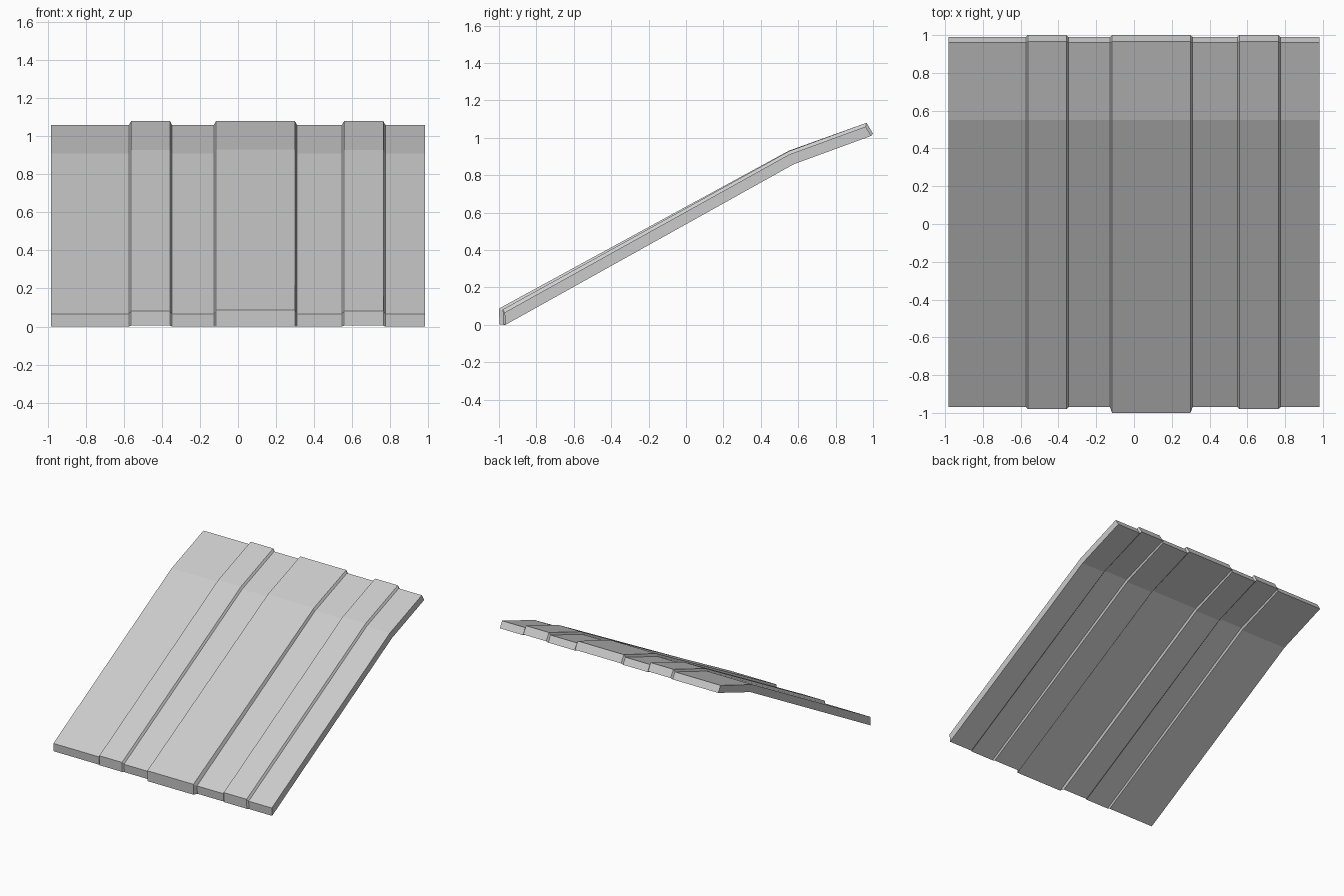
import bpy, bmesh

if "Cube" in bpy.data.objects:
    bpy.data.objects.remove(bpy.data.objects["Cube"])

# Side profiles (y, z): top front, top knee, top back, bottom back, bottom knee, bottom front
BASE = [(-0.97, 0.066), (0.55, 0.91), (0.96, 1.06), (0.99, 1.01), (0.575, 0.858), (-0.965, 0.0)]
SIDE_RIB = [(-0.98, 0.082), (0.55, 0.928), (0.965, 1.08), (1.0, 1.022), (0.575, 0.874), (-0.978, 0.004)]
MAIN_RIB = [(-1.0, 0.087), (0.55, 0.931), (0.965, 1.08), (1.0, 1.022), (0.575, 0.874), (-0.997, 0.001)]

# Stations across the width: flat panel, then each raised rib with slanted sides
stations = [(-0.983, BASE)]
for x0, x1, rib in [(-0.573, -0.347, SIDE_RIB), (-0.127, 0.31, MAIN_RIB), (0.547, 0.775, SIDE_RIB)]:
    s = 0.011
    stations += [(x0, BASE), (x0 + s, rib), (x1 - s, rib), (x1, BASE)]
stations.append((0.983, BASE))

# Loft the sheet through the stations
bm = bmesh.new()
rings = [[bm.verts.new((x, y, z)) for y, z in prof] for x, prof in stations]
n = len(BASE)
for a, b in zip(rings, rings[1:]):
    for i in range(n):
        j = (i + 1) % n
        bm.faces.new((a[i], b[i], b[j], a[j]))

# Close the two side edges, split at the knee
for r in (rings[0], rings[-1]):
    bm.faces.new((r[0], r[1], r[4], r[5]))
    bm.faces.new((r[1], r[2], r[3], r[4]))
bmesh.ops.recalc_face_normals(bm, faces=bm.faces)

mesh = bpy.data.meshes.new("bent_ribbed_panel")
bm.to_mesh(mesh)
bm.free()
bpy.context.collection.objects.link(bpy.data.objects.new("bent_ribbed_panel", mesh))
